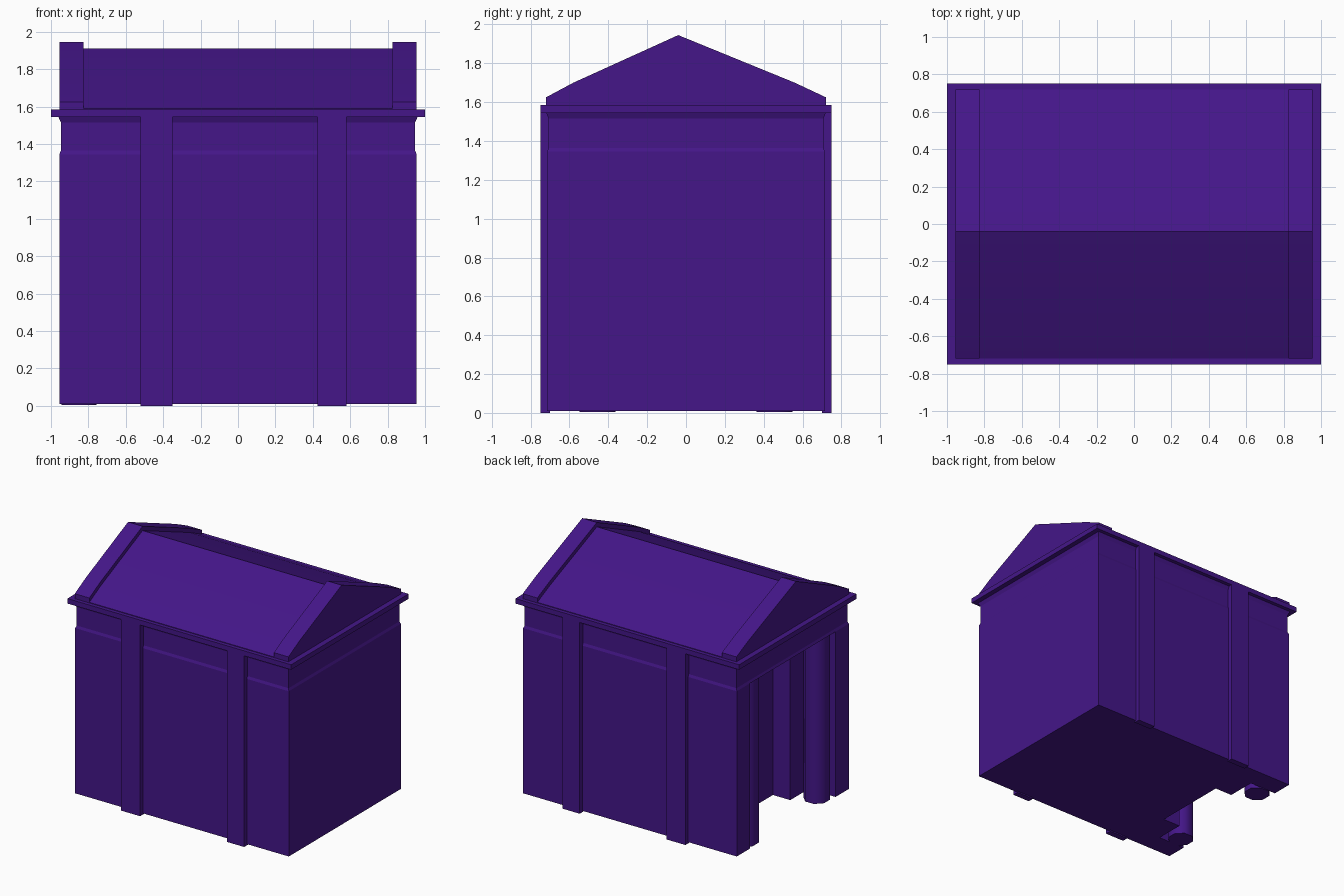
import bpy, bmesh, math

if "Cube" in bpy.data.objects:
    bpy.data.objects.remove(bpy.data.objects["Cube"])

mat = bpy.data.materials.new("violet_stone")
mat.diffuse_color = (0.058, 0.008, 0.25, 1)
mat.use_nodes = True
mat.node_tree.nodes["Principled BSDF"].inputs["Base Color"].default_value = mat.diffuse_color


def finish(name, bm, smooth=None):
    bmesh.ops.recalc_face_normals(bm, faces=bm.faces)
    me = bpy.data.meshes.new(name)
    bm.to_mesh(me)
    bm.free()
    me.materials.append(mat)
    ob = bpy.data.objects.new(name, me)
    bpy.context.collection.objects.link(ob)
    if smooth:
        bpy.ops.object.select_all(action='DESELECT')
        ob.select_set(True)
        bpy.context.view_layer.objects.active = ob
        bpy.ops.object.shade_smooth_by_angle(angle=math.radians(smooth))
    return ob


def loft(name, rings, smooth=None):
    """Skin a list of equal-length point rings and cap both ends."""
    bm = bmesh.new()
    vs = [[bm.verts.new(p) for p in r] for r in rings]
    n = len(vs[0])
    for a, b in zip(vs, vs[1:]):
        for i in range(n):
            j = (i + 1) % n
            bm.faces.new((a[i], a[j], b[j], b[i]))
    bm.faces.new(vs[0])
    bm.faces.new(vs[-1])
    return finish(name, bm, smooth)


def rect(x0, x1, y0, y1, z):
    return [(x0, y0, z), (x1, y0, z), (x1, y1, z), (x0, y1, z)]


def block(name, x0, x1, y0, y1, z0, z1):
    return loft(name, [rect(x0, x1, y0, y1, z) for z in (z0, z1)])


# Walls: footprint with a stepped porch cut into the left end
half = [(0.955, 0.715), (-0.955, 0.715), (-0.955, 0.545),
        (-0.715, 0.545), (-0.715, 0.31), (-0.56, 0.31)]
plan = half + [(x, -y) for x, y in reversed(half)]
loft("walls", [[(x, y, z) for x, y in plan] for z in (0.01, 1.345)])

# Frieze: slightly sunk band with flared top, carried over the porch
frieze = [(1.345, 0), (1.365, -0.008), (1.515, -0.008), (1.545, 0.005)]
loft("frieze", [rect(-0.955 - d, 0.955 + d, -0.715 - d, 0.715 + d, z)
                for z, d in frieze])

# Cornice slab
block("cornice", -1, 1, -0.75, 0.75, 1.545, 1.585)

# Pilasters on both long sides
for side, (y0, y1) in {"front": (-0.75, -0.70), "back": (0.70, 0.75)}.items():
    for x0, x1 in ((-0.52, -0.35), (0.425, 0.58)):
        block(side + "_pilaster", x0, x1, y0, y1, 0, 1.55)

# Porch columns, eight sided
for y in (-0.455, 0.455):
    rings = [[(-0.85 + 0.1 * math.cos(math.tau * (i + 0.5) / 8),
               y + 0.1 * math.sin(math.tau * (i + 0.5) / 8), z)
              for i in range(8)] for z in (0.005, 1.35)]
    loft("porch_column", rings, 60)


# Roof and raised gable ends: one profile, extruded along x
def gable(name, x0, x1, lift):
    top = [(-0.72, 1.585), (-0.72, 1.59 + lift), (-0.58, 1.665 + lift),
           (-0.04, 1.91 + lift), (0.56, 1.665 + lift),
           (0.72, 1.59 + lift), (0.72, 1.585)]
    return loft(name, [[(x, y, z) for y, z in top] for x in (x0, x1)], 20)


gable("roof", -0.83, 0.83, 0)
gable("left_gable", -0.955, -0.825, 0.035)
gable("right_gable", 0.825, 0.955, 0.035)
